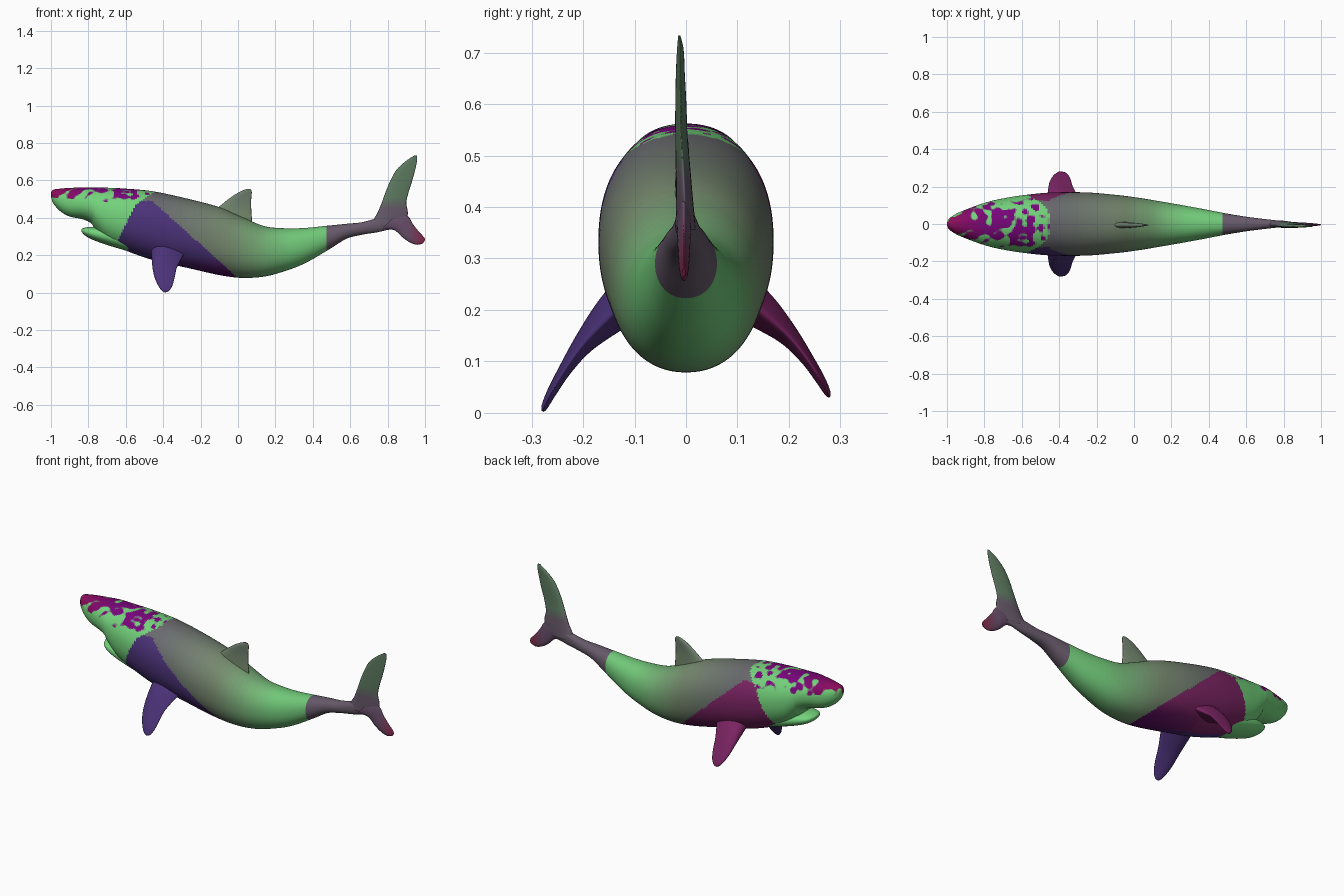
import bpy, bmesh, math
from mathutils import Vector, noise

if "Cube" in bpy.data.objects:
    bpy.data.objects.remove(bpy.data.objects["Cube"])

# colours as seen on screen
GREY, OLIVE, GREEN = (.41, .41, .43), (.46, .54, .43), (.44, .78, .47)
HEAD, PURPLE, ROSE = (.45, .82, .48), (.47, .05, .48), (.53, .08, .35)
INDIGO, MAGENTA, STEM = (.30, .21, .47), (.48, .16, .39), (.40, .35, .41)
BELLY = (.34, .07, .37)


def mix(a, b, t, steps=14):
    t = round(min(max(t, 0), 1) * steps) / steps
    return tuple(round(p + (q - p) * t, 3) for p, q in zip(a, b))


def material(colour):
    name = "skin_" + "_".join(str(int(c * 255)) for c in colour)
    m = bpy.data.materials.get(name)
    if not m:
        m = bpy.data.materials.new(name)
        m.diffuse_color = (*[c ** 2.2 for c in colour], 1)
        m.use_nodes = True
        m.node_tree.nodes["Principled BSDF"].inputs["Base Color"].default_value = m.diffuse_color
    return m


def spline(rows, steps):
    """Smooth curve through rows of any number of columns."""
    out = []
    for i in range(len(rows) - 1):
        a, b = rows[max(i - 1, 0)], rows[i]
        c, d = rows[i + 1], rows[min(i + 2, len(rows) - 1)]
        for s in range(steps):
            t = s / steps
            out.append([.5 * (2*q + (r - p)*t + (2*p - 5*q + 4*r - u)*t*t
                              + (3*q - p - 3*r + u)*t**3)
                        for p, q, r, u in zip(a, b, c, d)])
    out.append(list(rows[-1]))
    return out


def loft(name, rings, paint):
    bm = bmesh.new()
    vs = [[bm.verts.new(p) for p in ring] for ring in rings]
    n = len(vs[0])
    for a, b in zip(vs, vs[1:]):
        for i in range(n):
            j = (i + 1) % n
            bm.faces.new((a[i], a[j], b[j], b[i]))
    bm.faces.new(vs[0])
    bm.faces.new(vs[-1])
    bmesh.ops.recalc_face_normals(bm, faces=bm.faces)
    me = bpy.data.meshes.new(name)
    slots = {}
    for f in bm.faces:
        f.smooth = True
        c = paint(f.calc_center_median())
        if c not in slots:
            slots[c] = len(slots)
            me.materials.append(material(c))
        f.material_index = slots[c]
    bm.to_mesh(me)
    bm.free()
    ob = bpy.data.objects.new(name, me)
    bpy.context.collection.objects.link(ob)
    return ob


def trunk(name, rows, steps, sides, paint):
    """Rows are x, top z, bottom z, half width."""
    rings = []
    for x, top, bot, w in spline(rows, steps):
        ring = []
        for k in range(sides):
            a = 2 * math.pi * k / sides
            c, s = math.cos(a), math.sin(a)
            y = math.copysign(abs(c) ** .93, c) * w
            z = (top + bot) / 2 + math.copysign(abs(s) ** .93, s) * (top - bot) / 2
            ring.append((x, y, z))
        rings.append(ring)
    return loft(name, rings, paint)


def fin(name, rows, normal, paint, steps=6, sides=24):
    """Rows are leading point, trailing point, half thickness."""
    normal = Vector(normal).normalized()
    rings = []
    for r in spline([(*a, *b, t) for a, b, t in rows], steps):
        a, b, t = Vector(r[:3]), Vector(r[3:6]), r[6]
        ring = []
        for k in range(sides):
            g = 2 * math.pi * k / sides
            c, s = math.cos(g), math.sin(g)
            # thick rounded front, thin rear edge
            ring.append((a + b) / 2 + (b - a) / 2 * c + normal * t * s * (1 - .45 * c))
        rings.append(ring)
    return loft(name, rings, paint)


def flank(p):
    side = INDIGO if p.y < 0 else MAGENTA
    return mix(side, BELLY, (.19 - p.z) / .1 if p.x > -.35 else 0)


def body_paint(p):
    x, y, z = p
    if x < -.65 + .48 * (z - .26) + max(0, z - .47):
        # mottled crown on a green head
        cap = .505 - .08 * (x + .95)
        spots = noise.noise(Vector((x * 24, y * 24, z * 24)))
        crown = spots + (-.62 - x) * .6 + (z - .54) * 8
        if z < cap:
            return HEAD
        return mix(HEAD, mix(ROSE, PURPLE, (x + .97) / .2), crown / .16 + .6, 5)
    if z < min(.49, .5 - (x + .47) * .9):
        return flank(p)
    if x > .47:
        return STEM
    if x < -.05:
        return mix(GREY, OLIVE, (x + .42) / .37)
    return mix(OLIVE, GREEN, (x + .05) / .33)


# body
trunk("body", [
    (-1.0, .535, .515, .008), (-.988, .55, .478, .03), (-.95, .556, .435, .055),
    (-.9, .560, .407, .077), (-.83, .562, .392, .103), (-.785, .562, .370, .117),
    (-.76, .562, .332, .124), (-.7, .561, .272, .137), (-.6, .556, .225, .153),
    (-.45, .541, .173, .168), (-.26, .5, .130, .169), (-.1, .457, .094, .156),
    (.02, .405, .079, .141), (.14, .356, .086, .121), (.25, .344, .115, .102),
    (.36, .346, .158, .082), (.49, .359, .233, .057), (.58, .368, .288, .042),
    (.66, .376, .309, .031), (.74, .395, .322, .022), (.80, .395, .335, .015),
    (.87, .385, .345, .008)], 14, 140, body_paint)

# lower jaw, leaving an open mouth notch
trunk("lower_jaw", [
    (-.836, .340, .326, .02), (-.82, .347, .307, .053), (-.78, .352, .284, .077),
    (-.7, .348, .255, .095), (-.6, .33, .225, .10), (-.48, .31, .19, .10)],
    5, 40, lambda p: HEAD)

# dorsal fin
fin("dorsal_fin", [((a, -.006, z), (b, -.006, z), t) for a, b, z, t in [
    (-.17, .078, .35, .018), (-.13, .072, .43, .015), (-.07, .070, .485, .012),
    (-.02, .073, .522, .010), (.018, .073, .543, .007), (.045, .066, .554, .003)]],
    (0, 1, 0), lambda p: mix(OLIVE, (.42, .48, .42), (p.z - .42) / .1))

# tail fin: tall upper lobe and short lower lobe
fin("tail_upper_lobe", [((a, y, z), (b, y, z), t) for a, b, z, y, t in [
    (.70, .885, .355, 0, .018), (.742, .908, .42, -.003, .015),
    (.768, .90, .48, -.006, .013), (.79, .913, .54, -.009, .011),
    (.815, .932, .60, -.010, .010), (.85, .948, .66, -.011, .008),
    (.90, .957, .705, -.011, .006), (.942, .957, .733, -.013, .002)]],
    (0, 1, 0), lambda p: mix(STEM, (.37, .48, .38), (p.z - .45) / .06))
fin("tail_lower_lobe", [((a, -.004, z), (b, -.004, w), t) for a, z, b, w, t in [
    (.77, .338, .85, .42, .016), (.835, .334, .907, .41, .013),
    (.88, .295, .935, .367, .011), (.92, .268, .968, .325, .009),
    (.96, .256, .994, .297, .006), (.99, .264, 1.0, .282, .003)]],
    (0, 1, 0), lambda p: mix((.40, .31, .41), (.50, .16, .28), (p.x - .91) / .08))

# pectoral fins, one slightly raised
PECTORAL = [(-.465, -.27, .10, .23, .044), (-.462, -.30, .15, .185, .033),
            (-.457, -.327, .2, .133, .019), (-.447, -.338, .235, .084, .012),
            (-.428, -.35, .261, .04, .009), (-.408, -.367, .275, .012, .006),
            (-.394, -.383, .279, .003, .002)]
for name, side, lift, colour in (("right_pectoral_fin", -1, 0, INDIGO),
                                 ("left_pectoral_fin", 1, .028, MAGENTA)):
    rows = []
    for a, b, y, z, t in PECTORAL:
        h = z + lift * (y - .1) / .18
        rows.append(((a, side * y, h), (b, side * y, h), t))
    fin(name, rows, (0, side * .79, .61), lambda p: colour)
